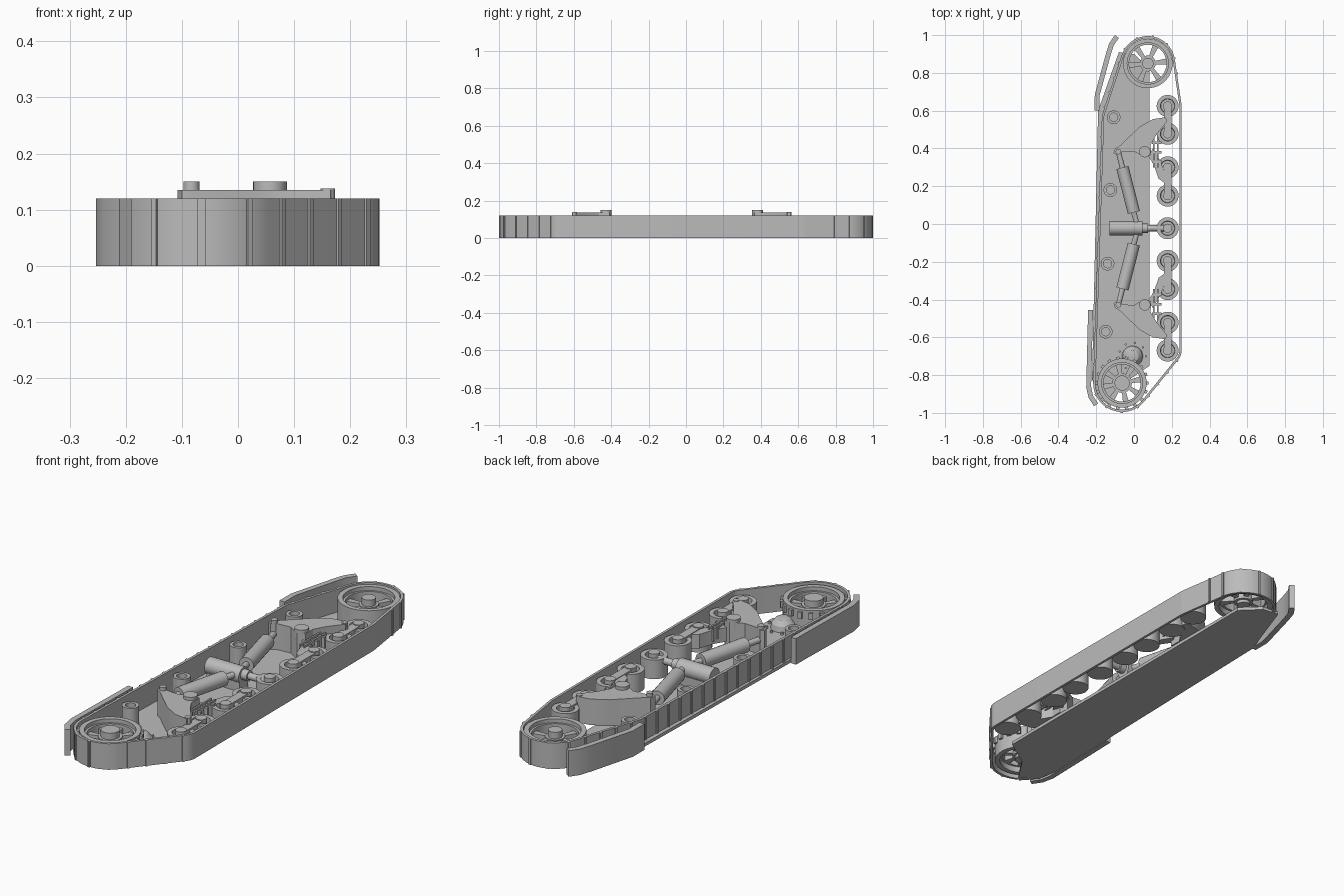
import bpy, bmesh, math
from mathutils import Matrix, Vector
from mathutils.geometry import convex_hull_2d

if "Cube" in bpy.data.objects:
    bpy.data.objects.remove(bpy.data.objects["Cube"], do_unlink=True)

GREY = (0.5, 0.5, 0.5, 1)
steel = bpy.data.materials.new("plain grey")
steel.use_nodes = True
steel.diffuse_color = GREY
steel.node_tree.nodes["Principled BSDF"].inputs["Base Color"].default_value = GREY

TOP = 0.12       # height of the track band
FLOOR = 0.015    # thickness of the hull plate
MID = -0.0225    # the suspension mirrors about this y
parts = []


def finish(name, bm):
    bmesh.ops.recalc_face_normals(bm, faces=bm.faces)
    mesh = bpy.data.meshes.new(name)
    bm.to_mesh(mesh)
    bm.free()
    mesh.materials.append(steel)
    ob = bpy.data.objects.new(name, mesh)
    bpy.context.collection.objects.link(ob)
    parts.append(ob)


def prism(bm, pts, z0, z1):
    face = bm.faces.new([bm.verts.new((x, y, z0)) for x, y in pts])
    new = bmesh.ops.extrude_face_region(bm, geom=[face], use_keep_orig=True)
    verts = [v for v in new["geom"] if isinstance(v, bmesh.types.BMVert)]
    bmesh.ops.translate(bm, verts=verts, vec=(0, 0, z1 - z0))


def box(bm, centre, size, angle=0):
    m = Matrix.Translation(centre) @ Matrix.Rotation(angle, 4, "Z") @ Matrix.Diagonal((*size, 1))
    bmesh.ops.create_cube(bm, size=1, matrix=m)


def lathe(bm, x, y, profile, closed=False, steps=32):
    vs = [bm.verts.new((x + r, y, z)) for r, z in profile]
    pairs = list(zip(vs, vs[1:])) + ([(vs[-1], vs[0])] if closed else [])
    edges = [bm.edges.new(p) for p in pairs]
    bmesh.ops.spin(bm, geom=vs + edges, cent=(x, y, 0), axis=(0, 0, 1),
                   angle=math.tau, steps=steps, use_merge=True)
    bmesh.ops.remove_doubles(bm, verts=bm.verts, dist=1e-5)


def disc(bm, x, y, r, z0, z1):
    lathe(bm, x, y, [(0, z0), (r, z0), (r, z1), (0, z1)], steps=24)


def ring(bm, x, y, r0, r1, z0, z1):
    lathe(bm, x, y, [(r0, z0), (r1, z0), (r1, z1), (r0, z1)], closed=True, steps=48)


def rod(bm, a, b, r):
    a, b = Vector(a), Vector(b)
    rot = (b - a).to_track_quat("Z", "Y").to_matrix().to_4x4()
    bmesh.ops.create_cone(bm, cap_ends=True, segments=20, radius1=r, radius2=r,
                          depth=(b - a).length, matrix=Matrix.Translation((a + b) / 2) @ rot)


def strip(bm, pts, t, z0, z1, closed):
    """Upright band along a path, thickened to the right of travel."""
    n, rows = len(pts), []
    for i, p in enumerate(pts):
        before = pts[i - 1] if closed or i else p
        after = pts[(i + 1) % n] if closed or i < n - 1 else p
        d = (p - before).normalized() + (after - p).normalized()
        out = Vector((d.y, -d.x)).normalized() * t
        q = p + out
        rows.append([bm.verts.new((*c, z)) for c, z in ((p, z0), (q, z0), (q, z1), (p, z1))])
    for i in range(n if closed else n - 1):
        a, b = rows[i], rows[(i + 1) % n]
        for k in range(4):
            bm.faces.new((a[k], a[(k + 1) % 4], b[(k + 1) % 4], b[k]))
    if not closed:
        bm.faces.new(rows[0])
        bm.faces.new(rows[-1])


IDLER, SPROCKET = (0.073, 0.85), (-0.063, -0.842)

# Track band: hull around the wheels it wraps
cloud = []
for x, y, r in ((*IDLER, 0.133), (*SPROCKET, 0.141), (0.178, 0.625, 0.062),
                (0.178, -0.67, 0.062), (-0.108, 0.565, 0.05)):
    cloud += [Vector((x + r * math.cos(a * math.tau / 72), y + r * math.sin(a * math.tau / 72)))
              for a in range(72)]
loop = [cloud[i] for i in convex_hull_2d(cloud)]
if sum(a.cross(b) for a, b in zip(loop, loop[1:] + loop[:1])) < 0:
    loop.reverse()
bm = bmesh.new()
strip(bm, loop, 0.012, 0, TOP, True)
finish("track_band", bm)

# Raised cleats on the band, evenly spaced
bm = bmesh.new()
gap, left = 0.08, 0.0
for a, b in zip(loop, loop[1:] + loop[:1]):
    d = b - a
    u = d.normalized()
    while left < d.length:
        p = a + u * left + Vector((u.y, -u.x)) * 0.0135
        if p.x < 0.235:
            box(bm, (*p, TOP / 2), (0.010, 0.007, TOP), math.atan2(u.y, u.x))
        left += gap
    left -= d.length
finish("track_cleats", bm)

# Hull plate
bm = bmesh.new()
prism(bm, [(0.083, -0.75), (-0.05, -0.84), (-0.13, -0.96), (-0.19, -0.92), (-0.222, -0.82),
           (-0.19, 0.6), (-0.08, 0.91), (0.0, 0.9), (0.083, 0.82)], 0, FLOOR)
finish("hull_plate", bm)

# Guards over the two ends of the upper run
for name, path in (
        ("rear_guard", [(-0.08, 0.985), (-0.108, 0.945), (-0.125, 0.89), (-0.182, 0.68), (-0.182, 0.6)]),
        ("front_guard", [(-0.217, -0.455), (-0.227, -0.86), (-0.217, -0.91), (-0.19, -0.95)])):
    bm = bmesh.new()
    strip(bm, [Vector(p) for p in path], -0.0 + 0.026 * -1 if path[0][0] > 9 else -0.001, 0, TOP, False)
    bm.clear()
    strip(bm, [Vector(p) for p in path], 0.026, 0, TOP, False)
    finish(name, bm)


def spoked_wheel(name, x, y, r, spokes, hub, turn):
    bm = bmesh.new()
    ring(bm, x, y, r - 0.022, r, 0.012, 0.113)
    ring(bm, x, y, r - 0.032, r - 0.02, 0.04, 0.095)
    disc(bm, x, y, hub, 0.016, 0.115)
    disc(bm, x, y, hub + 0.012, 0.03, 0.085)
    for i in range(spokes):
        a = turn + i * math.tau / spokes
        u, v = Vector((math.cos(a), math.sin(a))), Vector((-math.sin(a), math.cos(a)))
        c = Vector((x, y))
        prism(bm, [c + u * hub - v * 0.009, c + u * (r - 0.028) - v * 0.016,
                   c + u * (r - 0.028) + v * 0.016, c + u * hub + v * 0.009], 0.04, 0.08)
    finish(name, bm)


spoked_wheel("idler_wheel", *IDLER, 0.131, 6, 0.03, 0.1)
spoked_wheel("drive_sprocket", *SPROCKET, 0.13, 8, 0.04, 0.2)
bm = bmesh.new()
for i in range(18):
    a = i * math.tau / 18
    box(bm, (SPROCKET[0] + 0.134 * math.cos(a), SPROCKET[1] + 0.134 * math.sin(a), 0.09),
        (0.014, 0.018, 0.03), a)
finish("sprocket_teeth", bm)

# Final drive housing with bolts
bm = bmesh.new()
lathe(bm, -0.008, -0.70, [(0, FLOOR), (0.055, FLOOR), (0.05, 0.04), (0.032, 0.06), (0, 0.068)])
for i in range(7):
    a = i * math.tau / 9
    disc(bm, -0.008 + 0.072 * math.cos(a), -0.70 + 0.072 * math.sin(a), 0.006, 0.01, 0.025)
finish("final_drive", bm)

# Return rollers along the upper run
bm = bmesh.new()
for x, y in ((-0.108, 0.565), (-0.125, 0.18), (-0.14, -0.21), (-0.15, -0.57)):
    lathe(bm, x, y, [(0, 0.01), (0.036, 0.01), (0.036, 0.1), (0.022, 0.1), (0.022, 0.075), (0, 0.075)])
finish("return_rollers", bm)

# Road wheels: dished, with a hub pin
offsets = [0.0] + [s * d for s in (1, -1) for d in (0.1725, 0.3225, 0.5, 0.6475)]
bm = bmesh.new()
for d in offsets:
    lathe(bm, 0.178, MID + d, [(0, 0.012), (0.058, 0.012), (0.058, 0.1), (0.038, 0.1),
                               (0.036, 0.07), (0.024, 0.07), (0.024, 0.112), (0, 0.112)])
finish("road_wheels", bm)

for s, side in ((1, "rear"), (-1, "front")):
    def at(pts):
        return [(x, MID + s * (y - MID)) for x, y in pts]

    # Bars linking each pair of road wheels
    bm = bmesh.new()
    for mid in (0.2475, 0.5738):
        box(bm, (0.178, MID + s * mid, 0.094), (0.04, 0.15, 0.028))
    finish(side + "_wheel_links", bm)

    # Deep swing bracket with pivot pins
    bm = bmesh.new()
    prism(bm, at([(-0.108, 0.375), (-0.1, 0.4), (-0.08, 0.41), (0.03, 0.515), (0.1, 0.555),
                  (0.165, 0.565), (0.172, 0.54), (0.12, 0.475), (0.088, 0.42), (0.09, 0.365),
                  (0.055, 0.352), (0.0, 0.385), (-0.065, 0.38), (-0.09, 0.365)]), FLOOR, 0.135)
    for x, y, r, z in ((-0.083, 0.383, 0.0145, 0.15), (0.057, 0.383, 0.03, 0.15), (0.16, 0.55, 0.013, 0.138)):
        disc(bm, *at([(x, y)])[0], r, 0.1, z)
    finish(side + "_bracket", bm)

    # Curved lower arm and leaf stack beside the bracket
    bm = bmesh.new()
    prism(bm, at([(0.075, 0.36), (0.105, 0.315), (0.13, 0.24), (0.165, 0.215), (0.172, 0.25),
                  (0.14, 0.33), (0.1, 0.4)]), 0.04, 0.105)
    for x in (0.105, 0.125):
        box(bm, (*at([(x, 0.38)])[0], 0.085), (0.008, 0.16, 0.06))
    for y in (0.33, 0.38, 0.43):
        box(bm, (*at([(0.12, y)])[0], 0.085), (0.05, 0.012, 0.05))
    finish(side + "_spring_arm", bm)

    # Damper: thick barrel on a thin rod
    a, b = (Vector((*at([p])[0], 0.085)) for p in ((-0.083, 0.383), (0.015, 0.0)))
    bm = bmesh.new()
    rod(bm, a, b, 0.014)
    rod(bm, a.lerp(b, 0.22), a.lerp(b, 0.84), 0.033)
    finish(side + "_damper", bm)

# Centre mount carrying the middle road wheel
bm = bmesh.new()
rod(bm, (-0.13, MID, 0.08), (0.045, MID, 0.08), 0.038)
box(bm, (-0.04, MID, 0.045), (0.17, 0.06, 0.07))
rod(bm, (0.045, MID, 0.085), (0.18, MID, 0.085), 0.016)
rod(bm, (0.045, MID, 0.085), (0.075, MID, 0.085), 0.024)
finish("centre_mount", bm)

# Smooth round surfaces, keep edges sharp
bpy.ops.object.select_all(action="DESELECT")
for ob in parts:
    ob.select_set(True)
bpy.context.view_layer.objects.active = parts[0]
bpy.ops.object.shade_smooth_by_angle(angle=math.radians(30))
